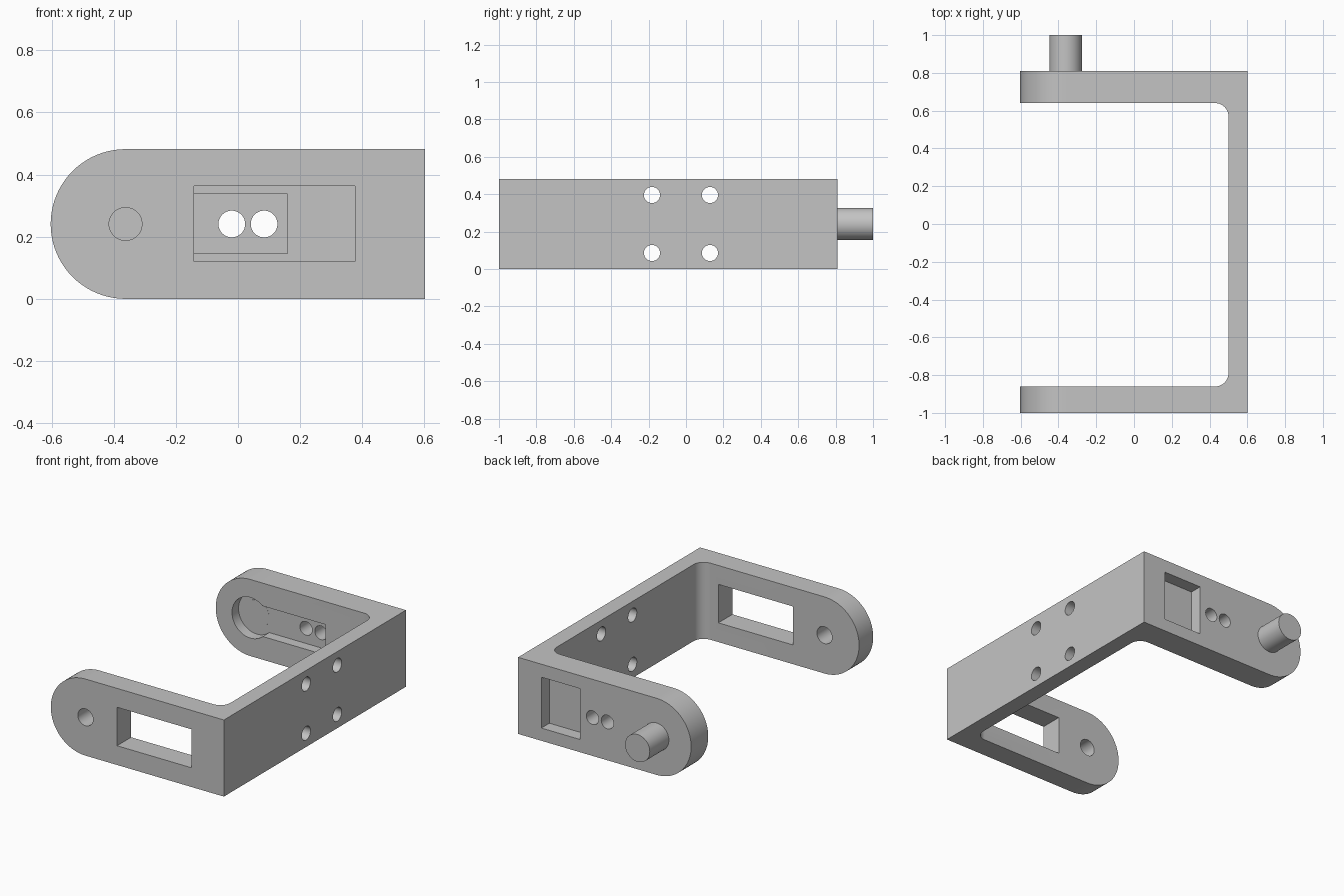
import bpy, bmesh, math
from mathutils import Vector

cube = bpy.data.objects.get("Cube")
if cube:
    bpy.data.objects.remove(cube, do_unlink=True)

grey = bpy.data.materials.new("plain grey")
grey.use_nodes = True
colour = (0.55, 0.55, 0.55, 1)
grey.diffuse_color = colour
grey.node_tree.nodes["Principled BSDF"].inputs["Base Color"].default_value = colour

HEIGHT = 0.482
MID = HEIGHT / 2
HALF = 0.602
PIVOT = -0.362          # x of the pivot axis through both arms
BACK_IN, BACK_OUT = 0.64, 0.81
FRONT_IN, FRONT_OUT = -0.86, -1.0
POCKET_FLOOR = 0.705


def arc(cx, cy, r, start, end, steps):
    angles = [math.radians(start + (end - start) * i / steps) for i in range(steps + 1)]
    return [(cx + r * math.cos(a), cy + r * math.sin(a)) for a in angles]


def circle(cx, cy, r, steps=48):
    return arc(cx, cy, r, 0, 360, steps)[:-1]


def rect(x0, x1, y0, y1):
    return [(x0, y0), (x1, y0), (x1, y1), (x0, y1)]


def prism(name, outline, axis, low, high):
    """Extrude a 2D outline along an axis (0 = x, 1 = y, 2 = z)."""
    def place(p):
        co = list(p)
        co.insert(axis, low)
        return co
    bm = bmesh.new()
    face = bm.faces.new([bm.verts.new(place(p)) for p in outline])
    moved = bmesh.ops.extrude_face_region(bm, geom=[face])["geom"]
    step = Vector((0, 0, 0))
    step[axis] = high - low
    bmesh.ops.translate(bm, vec=step, verts=[v for v in moved if isinstance(v, bmesh.types.BMVert)])
    bmesh.ops.recalc_face_normals(bm, faces=bm.faces)
    mesh = bpy.data.meshes.new(name)
    bm.to_mesh(mesh)
    bm.free()
    mesh.materials.append(grey)
    obj = bpy.data.objects.new(name, mesh)
    bpy.context.collection.objects.link(obj)
    return obj


def activate(obj):
    bpy.ops.object.select_all(action='DESELECT')
    obj.select_set(True)
    bpy.context.view_layer.objects.active = obj


def combine(target, tool, operation='DIFFERENCE'):
    """Apply a boolean and throw the tool away."""
    tool.hide_render = True
    mod = target.modifiers.new("shape", 'BOOLEAN')
    mod.operation, mod.solver, mod.object = operation, 'EXACT', tool
    activate(target)
    bpy.ops.object.modifier_apply(modifier=mod.name)
    bpy.data.objects.remove(tool, do_unlink=True)


# U-shaped bracket with filleted inner corners
R, WALL = 0.07, 0.5
plan = [(-HALF - 0.1, FRONT_OUT), (HALF, FRONT_OUT), (HALF, BACK_OUT), (-HALF - 0.1, BACK_OUT),
        (-HALF - 0.1, BACK_IN)]
plan += arc(WALL - R, BACK_IN - R, R, 90, 0, 10)
plan += arc(WALL - R, FRONT_IN + R, R, 0, -90, 10)
plan += [(-HALF - 0.1, FRONT_IN)]
bracket = prism("bracket", plan, 2, 0, HEIGHT)

# Round arm ends
side = [(HALF + 0.1, -0.1), (HALF + 0.1, HEIGHT + 0.1), (PIVOT, HEIGHT + 0.1)]
side = [(HALF + 0.1, 0), (HALF + 0.1, HEIGHT)] + arc(PIVOT, MID, MID, 90, 270, 40)
combine(bracket, prism("end_shape", side, 1, -1.2, 1.2), 'INTERSECT')

# Front arm: pivot hole and window
combine(bracket, prism("pivot_cut", circle(PIVOT, MID, 0.053), 1, -1.1, -0.8))
combine(bracket, prism("window_cut", rect(-0.142, 0.377, 0.121, 0.363), 1, -1.1, -0.8))

# Back arm: inner round pocket with slot, outer rectangular recess, two holes
combine(bracket, prism("pocket_cut", circle(PIVOT, MID, 0.128), 1, 0.6, POCKET_FLOOR))
combine(bracket, prism("slot_cut", rect(PIVOT, 0.16, 0.146, 0.338), 1, 0.6, POCKET_FLOOR))
combine(bracket, prism("recess_cut", rect(0.17, 0.44, 0.08, 0.40), 1, 0.73, 0.9))
for x in (-0.02, 0.084):
    combine(bracket, prism("arm_hole_cut", circle(x, MID, 0.043), 1, 0.6, 0.9))

# Side plate: four mounting holes
for y in (-0.182, 0.128):
    for dz in (-0.155, 0.155):
        combine(bracket, prism("plate_hole_cut", circle(y, MID + dz, 0.043), 0, 0.4, 0.7))

# Pivot pin
pin = prism("pivot_pin", circle(PIVOT, MID, 0.086), 1, POCKET_FLOOR - 0.001, 1.0)

for obj in (bracket, pin):
    activate(obj)
    bpy.ops.object.shade_smooth_by_angle(angle=math.radians(30))
